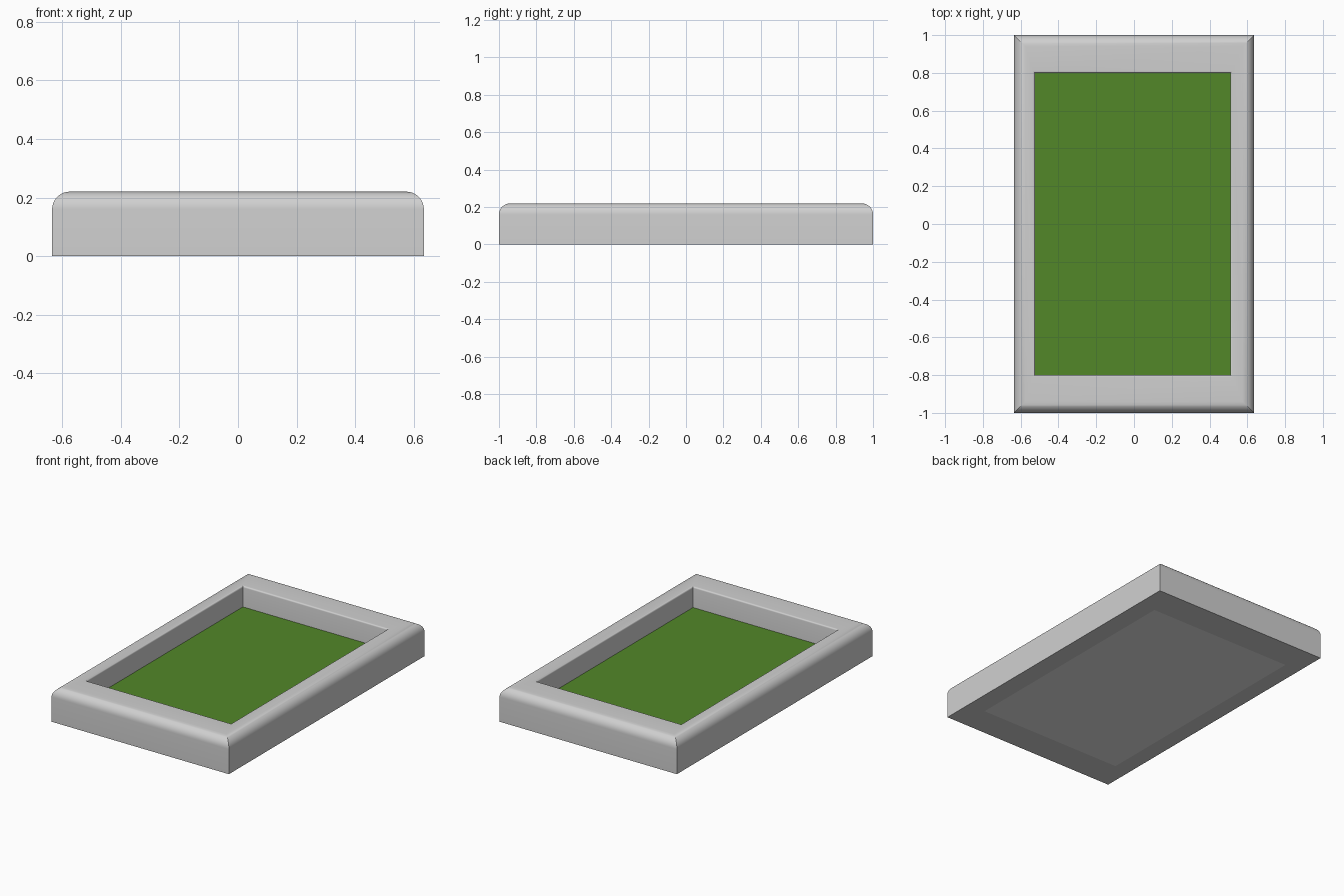
import bpy, bmesh, math

if "Cube" in bpy.data.objects:
    bpy.data.objects.remove(bpy.data.objects["Cube"])


def material(name, rgb):
    m = bpy.data.materials.new(name)
    m.diffuse_color = (*rgb, 1)
    m.use_nodes = True
    m.node_tree.nodes["Principled BSDF"].inputs["Base Color"].default_value = m.diffuse_color
    return m


stone = material("stone grey", (0.63, 0.63, 0.63))
base = material("light base grey", (0.8, 0.8, 0.8))
grass = material("grass green", (0.084, 0.245, 0.022))

W, D, H = 0.635, 1.0, 0.22      # outer half width, half depth, height
L, R, B = -0.525, 0.51, 0.80    # inner left, right and half depth
ROUND, LIP, FLOOR = 0.06, 0.01, 0.085


def finish(bm, name, mats):
    bmesh.ops.recalc_face_normals(bm, faces=bm.faces)
    me = bpy.data.meshes.new(name)
    bm.to_mesh(me)
    bm.free()
    for m in mats:
        me.materials.append(m)
    ob = bpy.data.objects.new(name, me)
    bpy.context.collection.objects.link(ob)
    return ob


def ring(bm, x0, x1, y, z):
    return [bm.verts.new(c) for c in ((x0, -y, z), (x1, -y, z), (x1, y, z), (x0, y, z))]


# Frame: mitred rectangular rings, rounded outside and softened at the inner lip
bm = bmesh.new()
rings = [ring(bm, -W, W, D, 0)]
for i in range(11):
    a = math.pi / 2 * i / 10
    o = ROUND * (1 - math.cos(a))
    rings.append(ring(bm, -W + o, W - o, D - o, H - ROUND + ROUND * math.sin(a)))
for i in range(5):
    a = math.pi / 2 * i / 4
    o = LIP * (1 - math.sin(a))
    rings.append(ring(bm, L - o, R + o, B + o, H - LIP + LIP * math.cos(a)))
rings.append(ring(bm, L, R, B, 0))
for a, b in zip(rings, rings[1:] + rings[:1]):
    for k in range(4):
        n = (k + 1) % 4
        bm.faces.new((a[k], a[n], b[n], b[k]))
frame = finish(bm, "rounded_frame", [stone])
bpy.context.view_layer.objects.active = frame
frame.select_set(True)
bpy.ops.object.shade_smooth_by_angle(angle=math.radians(25))

# Bed: slab filling the frame, green on its upper face
bm = bmesh.new()
lo, hi = ring(bm, L, R, B, 0), ring(bm, L, R, B, FLOOR)
bm.faces.new(lo)
bm.faces.new(hi).material_index = 1
for k in range(4):
    n = (k + 1) % 4
    bm.faces.new((lo[k], lo[n], hi[n], hi[k]))
finish(bm, "grass_bed", [base, grass])
